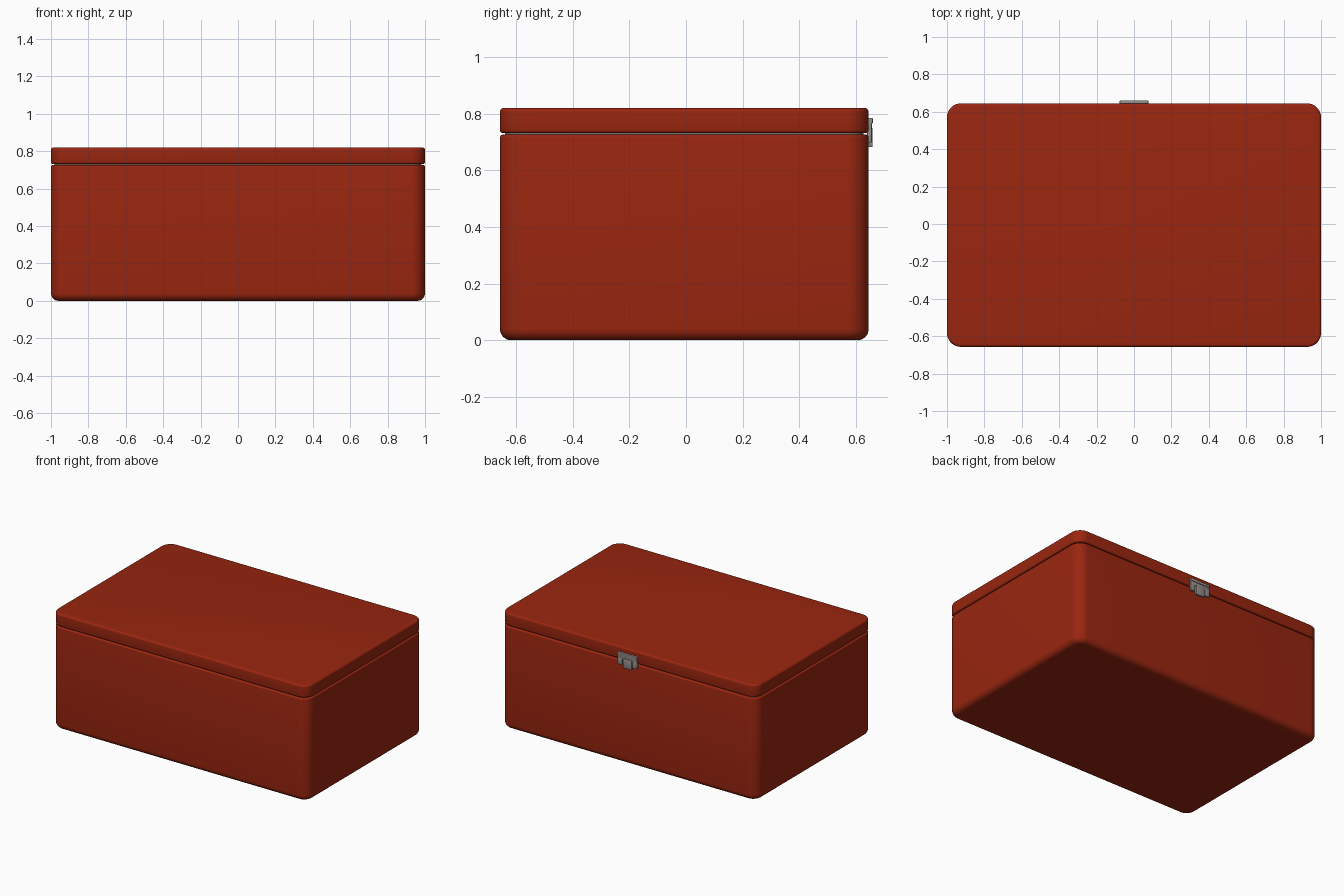
import bpy, bmesh, math

if "Cube" in bpy.data.objects:
    bpy.data.objects.remove(bpy.data.objects["Cube"])

HX, HY, CY, R = 1.0, 0.651, -0.006, 0.075   # half sizes, y centre, corner radius


def material(name, rgb):
    m = bpy.data.materials.new(name)
    m.diffuse_color = (*rgb, 1)
    m.use_nodes = True
    m.node_tree.nodes["Principled BSDF"].inputs["Base Color"].default_value = m.diffuse_color
    return m


RED = material("dark red", (0.32, 0.019, 0.005))
GREY = material("metal grey", (0.30, 0.27, 0.26))


def finish(bm, name, mat, angle=40):
    bmesh.ops.recalc_face_normals(bm, faces=bm.faces)
    me = bpy.data.meshes.new(name)
    bm.to_mesh(me)
    bm.free()
    me.materials.append(mat)
    ob = bpy.data.objects.new(name, me)
    bpy.context.collection.objects.link(ob)
    bpy.ops.object.select_all(action='DESELECT')
    ob.select_set(True)
    bpy.context.view_layer.objects.active = ob
    bpy.ops.object.shade_smooth_by_angle(angle=math.radians(angle))
    return ob


def ring(bm, inset, z, n=10):
    # rounded rectangle, shrunk by inset
    r = max(R - inset, 0.012)
    out = []
    for q, (sx, sy) in enumerate([(1, 1), (-1, 1), (-1, -1), (1, -1)]):
        cx, cy = sx * (HX - inset - r), CY + sy * (HY - inset - r)
        for i in range(n + 1):
            a = math.pi / 2 * (q + i / n)
            out.append(bm.verts.new((cx + r * math.cos(a), cy + r * math.sin(a), z)))
    return out


def shell(name, profile, mat, caps=True):
    # loft rings along an (inset, z) profile; close the ends or join them
    bm = bmesh.new()
    rings = [ring(bm, *p) for p in profile]
    pairs = list(zip(rings, rings[1:]))
    if caps:
        bm.faces.new(rings[0])
        bm.faces.new(rings[-1])
    else:
        pairs.append((rings[-1], rings[0]))
    for a, b in pairs:
        for i in range(len(a)):
            j = (i + 1) % len(a)
            bm.faces.new((a[i], a[j], b[j], b[i]))
    return finish(bm, name, mat)


def arc(r, z, start, n=6):
    # quarter rounding: from the flat to the wall (0) or the wall to the flat (1)
    pts = []
    for i in range(n + 1):
        t = math.pi / 2 * i / n
        if start == 0:
            pts.append((r - r * math.sin(t), z + r - r * math.cos(t)))
        else:
            pts.append((r - r * math.cos(t), z - r + r * math.sin(t)))
    return pts


# hollow body and lid with rounded rims
shell("box_body", arc(0.04, 0.0, 0, 8) + arc(0.010, 0.726, 1, 4)
      + [(0.03, 0.726), (0.03, 0.03)], RED)
shell("box_lid", [(0.03, 0.79), (0.03, 0.732)] + arc(0.010, 0.732, 0, 4)
      + arc(0.014, 0.82, 1, 5), RED)

# inner lip seen through the seam
shell("inner_lip", [(0.018, 0.70), (0.018, 0.76), (0.028, 0.76), (0.028, 0.70)],
      GREY, caps=False)


def block(name, x0, x1, y0, y1, z0, z1, bevel=0.003):
    bm = bmesh.new()
    bmesh.ops.create_cube(bm, size=1)
    for v in bm.verts:
        v.co = ((x0 + x1) / 2 + v.co.x * (x1 - x0),
                (y0 + y1) / 2 + v.co.y * (y1 - y0),
                (z0 + z1) / 2 + v.co.z * (z1 - z0))
    bmesh.ops.bevel(bm, geom=bm.edges[:], offset=bevel, segments=2,
                    profile=0.5, affect='EDGES')
    return finish(bm, name, GREY)


# latch on the back: plate on the lid, side tabs and catch over the seam
block("latch_plate", -0.077, 0.077, 0.640, 0.656, 0.742, 0.785)
for s, side in ((-1, "left"), (1, "right")):
    xs = sorted((s * 0.040, s * 0.077))
    block("latch_tab_" + side, *xs, 0.640, 0.656, 0.698, 0.748)
block("latch_catch", -0.034, 0.034, 0.640, 0.659, 0.682, 0.750)
block("latch_top_bar", -0.077, 0.077, 0.645, 0.660, 0.765, 0.785)
